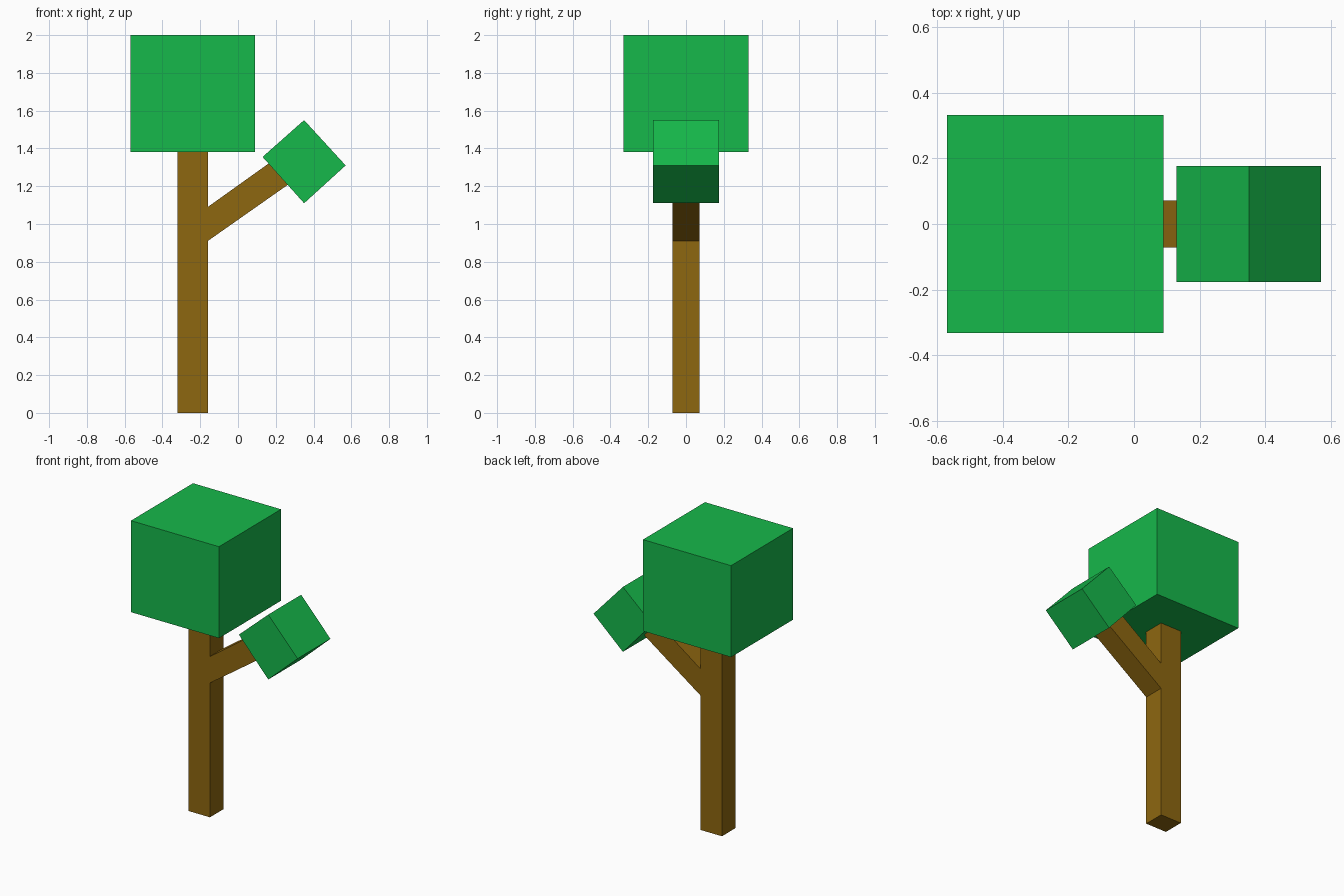
import bpy, bmesh
from mathutils import Vector

if "Cube" in bpy.data.objects:
    bpy.data.objects.remove(bpy.data.objects["Cube"])


def material(name, color):
    mat = bpy.data.materials.new(name)
    mat.diffuse_color = (*color, 1.0)
    mat.use_nodes = True
    mat.node_tree.nodes["Principled BSDF"].inputs["Base Color"].default_value = mat.diffuse_color
    return mat


def prism(name, outline, half_depth, mat):
    """Extrude an x-z outline symmetrically along y."""
    bm = bmesh.new()
    face = bm.faces.new([bm.verts.new((x, -half_depth, z)) for x, z in outline])
    ext = bmesh.ops.extrude_face_region(bm, geom=[face], use_keep_orig=True)
    moved = [g for g in ext["geom"] if isinstance(g, bmesh.types.BMVert)]
    bmesh.ops.translate(bm, verts=moved, vec=Vector((0, 2 * half_depth, 0)))
    bmesh.ops.recalc_face_normals(bm, faces=bm.faces)
    mesh = bpy.data.meshes.new(name)
    bm.to_mesh(mesh)
    bm.free()
    mesh.materials.append(mat)
    obj = bpy.data.objects.new(name, mesh)
    bpy.context.collection.objects.link(obj)
    return obj


bark = material("bark", (0.27, 0.135, 0.005))
leaf = material("leaf", (0.008, 0.48, 0.07))

# Trunk and slanted branch share one forked outline
prism("trunk_and_branch",
      [(-0.32, 0), (-0.16, 0), (-0.16, 0.91), (0.263, 1.207),
       (0.162, 1.32), (-0.16, 1.09), (-0.16, 1.38), (-0.32, 1.38)],
      0.072, bark)

# Large square crown on the trunk
prism("large_foliage",
      [(-0.57, 1.38), (0.09, 1.38), (0.09, 2.0), (-0.57, 2.0)], 0.332, leaf)

# Small tilted block at the branch end
prism("small_foliage",
      [(0.35, 1.11), (0.57, 1.31), (0.35, 1.55), (0.13, 1.355)], 0.176, leaf)
